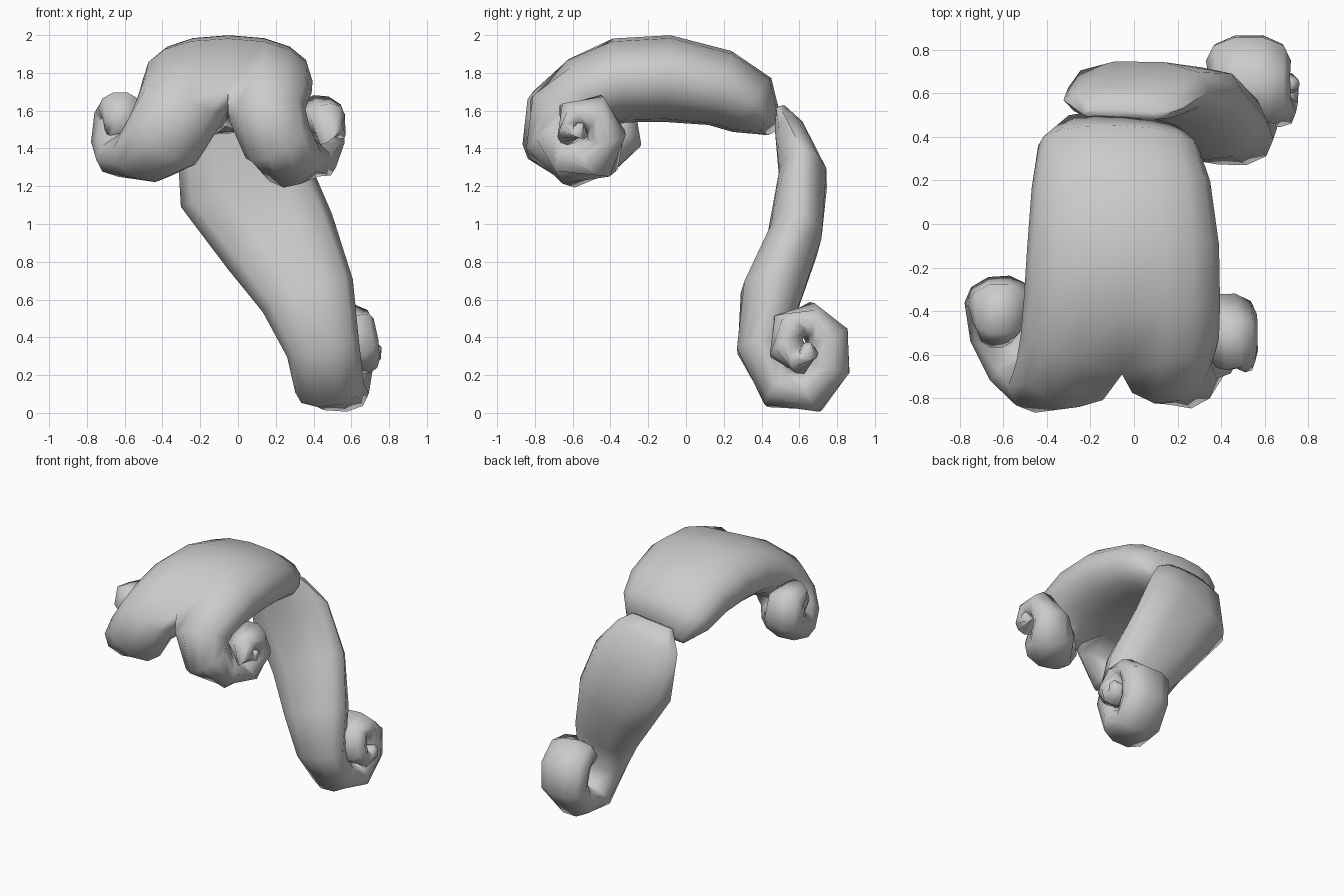
import bpy, bmesh
from math import cos, sin, radians, copysign
from mathutils import Vector

if "Cube" in bpy.data.objects:
    bpy.data.objects.remove(bpy.data.objects["Cube"])


def section(bm, path, i, n, start, power=1.0):
    """Ring of n vertices across the path at point i (x, y, z, half width, half thickness)."""
    a, b = path[max(i - 1, 0)], path[min(i + 1, len(path) - 1)]
    t = (Vector(b[:3]) - Vector(a[:3])).normalized()
    x = Vector((1, 0, 0))
    w = (x - t * x.dot(t)).normalized()
    up = t.cross(w)
    c, hw, ht = Vector(path[i][:3]), path[i][3], path[i][4]
    ring = []
    for k in range(n):
        ang = radians(start + 360 * k / n)
        u = copysign(abs(cos(ang)) ** power, cos(ang))
        v = copysign(abs(sin(ang)) ** power, sin(ang))
        ring.append(bm.verts.new(c + w * hw * u + up * ht * v))
    return ring


def loft(bm, rings):
    for r0, r1 in zip(rings, rings[1:]):
        n = len(r0)
        for k in range(n):
            bm.faces.new((r0[k], r0[(k + 1) % n], r1[(k + 1) % n], r1[k]))


def finish(bm, name):
    bmesh.ops.recalc_face_normals(bm, faces=bm.faces)
    mesh = bpy.data.meshes.new(name)
    bm.to_mesh(mesh)
    bm.free()
    ob = bpy.data.objects.new(name, mesh)
    bpy.context.collection.objects.link(ob)
    bpy.ops.object.select_all(action='DESELECT')
    ob.select_set(True)
    bpy.context.view_layer.objects.active = ob
    bpy.ops.object.shade_smooth_by_angle(angle=radians(75))


# Broad top lock; the last point only steers the direction of the split
crown = [(-.05, .455, 1.525, .27, .065), (-.07, .35, 1.63, .37, .175),
         (-.06, .18, 1.72, .41, .205), (-.05, -.1, 1.77, .44, .23),
         (-.055, -.35, 1.76, .45, .225), (-.065, -.52, 1.70, .455, .215),
         (-.065, -.67, 1.56, .4, .2)]
# Front curls, right and left, each starting from the split
right_curl = [(.15, -.52, 1.70, .2, .2), (.155, -.665, 1.58, .205, .185),
              (.21, -.68, 1.43, .19, .175), (.29, -.58, 1.335, .19, .145),
              (.375, -.46, 1.36, .17, .125), (.42, -.42, 1.47, .15, .105),
              (.44, -.49, 1.585, .13, .11), (.46, -.6, 1.56, .11, .1),
              (.49, -.61, 1.48, .085, .075), (.53, -.56, 1.49, .05, .045),
              (.55, -.56, 1.53, .02, .02)]
left_curl = [(-.28, -.52, 1.70, .2, .2), (-.32, -.68, 1.58, .235, .185),
             (-.4, -.70, 1.44, .22, .17), (-.49, -.60, 1.365, .21, .145),
             (-.58, -.46, 1.37, .19, .125), (-.62, -.35, 1.46, .16, .125),
             (-.62, -.37, 1.59, .14, .12), (-.62, -.46, 1.61, .12, .1),
             (-.63, -.5, 1.53, .09, .07), (-.66, -.46, 1.48, .05, .04)]

bm = bmesh.new()
rings = [section(bm, crown, i, 16, 0, .88) for i in range(len(crown) - 1)]
loft(bm, rings)
bm.faces.new(rings[0])
last = rings[-1]
last[4].co = (-.055, -.69, 1.72)             # soft cleft between the curls
mid = bm.verts.new((-.055, -.62, 1.6))
for path, first, start in ((right_curl, 12, -144), (left_curl, 4, 36)):
    base = [last[(first + k) % 16] for k in range(9)] + [mid]
    lobe = [base] + [section(bm, path, i, 10, start) for i in range(1, len(path))]
    loft(bm, lobe)
    bm.faces.new(lobe[-1])
finish(bm, "top_lock_with_front_curls")

# Long back lock ending in a spiral
tail = [(-.06, .5, 1.61, .18, .03), (-.05, .55, 1.5, .28, .08),
        (.025, .62, 1.24, .36, .13), (.22, .57, .91, .315, .145),
        (.37, .45, .62, .255, .165), (.45, .395, .34, .195, .13),
        (.485, .5, .13, .185, .125), (.515, .665, .115, .18, .12),
        (.53, .755, .245, .185, .12), (.525, .75, .4, .195, .12),
        (.535, .65, .49, .185, .1), (.57, .535, .44, .165, .1),
        (.63, .54, .33, .13, .1), (.67, .61, .28, .1, .075),
        (.71, .65, .32, .06, .05), (.74, .64, .36, .025, .025)]
bm = bmesh.new()
rings = [section(bm, tail, i, 10, 0, .9) for i in range(len(tail))]
loft(bm, rings)
bm.faces.new(rings[0])
bm.faces.new(rings[-1])
finish(bm, "back_lock")
